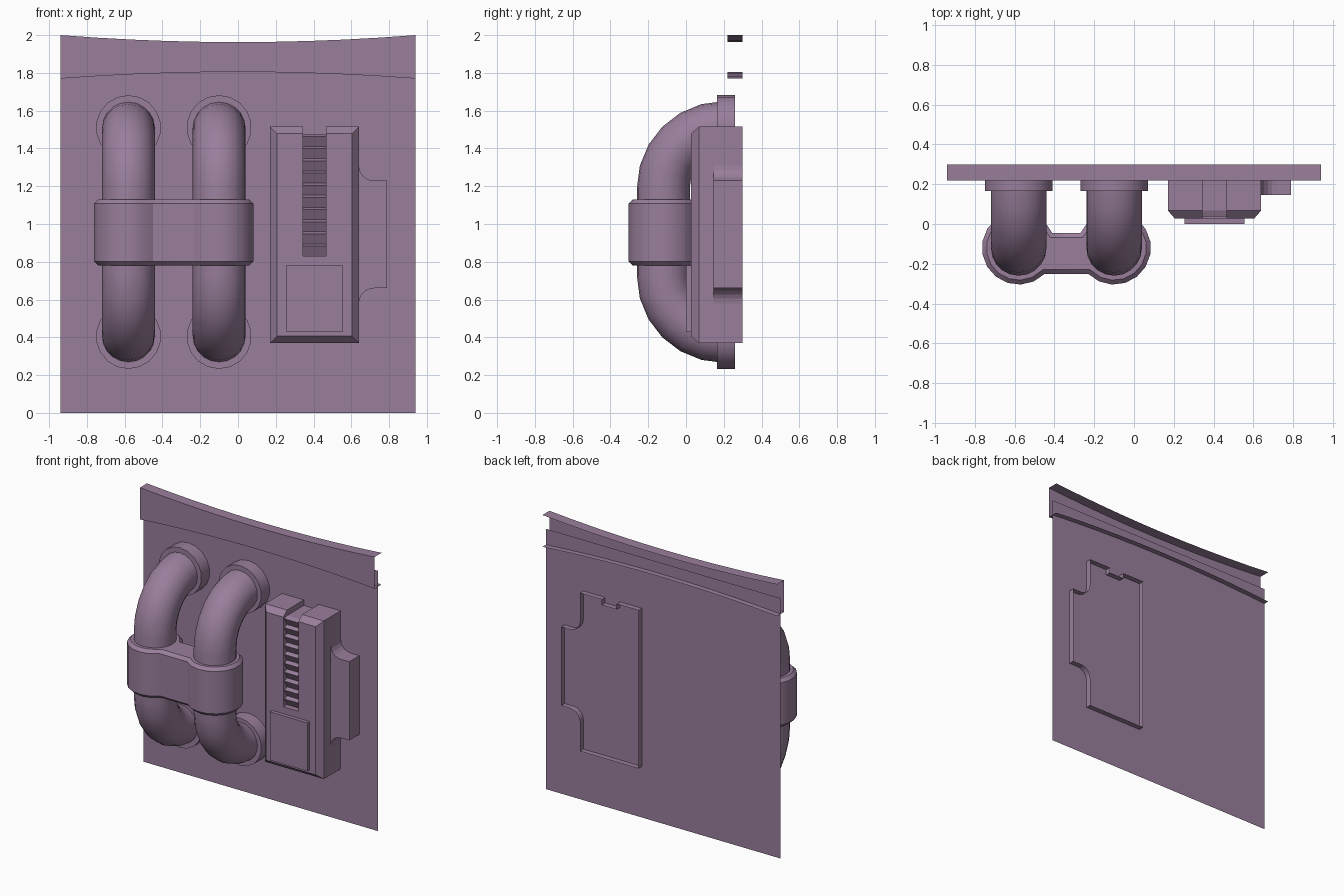
import bpy
import bmesh
from math import cos, sin, pi, radians

cube = bpy.data.objects.get("Cube")
if cube:
    bpy.data.objects.remove(cube, do_unlink=True)

COLOUR = (0.32, 0.21, 0.33, 1.0)
paint = bpy.data.materials.new("dusty purple")
paint.use_nodes = True
paint.diffuse_color = COLOUR
paint.node_tree.nodes["Principled BSDF"].inputs["Base Color"].default_value = COLOUR


def finish(name, bm, fix=True, smooth=None):
    """Turn a bmesh into a painted object."""
    bmesh.ops.remove_doubles(bm, verts=bm.verts, dist=0.0005)
    if fix:
        bmesh.ops.recalc_face_normals(bm, faces=bm.faces)
    mesh = bpy.data.meshes.new(name)
    bm.to_mesh(mesh)
    bm.free()
    mesh.materials.append(paint)
    obj = bpy.data.objects.new(name, mesh)
    bpy.context.scene.collection.objects.link(obj)
    if smooth:
        bpy.ops.object.select_all(action="DESELECT")
        obj.select_set(True)
        bpy.context.view_layer.objects.active = obj
        bpy.ops.object.shade_smooth_by_angle(angle=radians(smooth))
    return obj


def face(bm, points):
    return bm.faces.new([bm.verts.new(p) for p in points])


def grid(bm, rows):
    """Quads between neighbouring rows of points."""
    for r, s in zip(rows, rows[1:]):
        for j in range(len(r) - 1):
            face(bm, (r[j], r[j + 1], s[j + 1], s[j]))


def wall(bm, outline, y0, y1):
    """Walls along a closed outline of (x, z) points."""
    loop = outline + outline[:1]
    grid(bm, [[(x, y0, z), (x, y1, z)] for x, z in loop])


def flat(bm, outline, y):
    return face(bm, [(x, y, z) for x, z in outline])


# Thin backing sheet
HALF = 0.94
bm = bmesh.new()
flat(bm, [(-HALF, 0), (HALF, 0), (HALF, 1.885), (-HALF, 1.885)], 0.26)
finish("backing_sheet", bm, fix=False)

# Curved channel along the top, open at the back and ends
rows = []
for i in range(11):
    t = i / 5 - 1
    top, low = 1.963 + 0.037 * t * t, 1.805 - 0.035 * t * t
    x = t * HALF
    rows.append([(x, 0.3, top), (x, 0.22, top), (x, 0.22, low), (x, 0.3, low)])
bm = bmesh.new()
grid(bm, rows)
finish("top_channel", bm, fix=False)

# Bent pipes with round flanges
PIPES = {"right": -0.58, "left": -0.10}
PIPE_Y, LOW, HIGH, BEND = -0.12, 0.405, 1.51, 0.32
SIDES = 20
for side, px in PIPES.items():
    path = []
    for i in range(7):
        a = pi / 2 * (1 + i / 6)
        path.append((0.2 + BEND * cos(a), HIGH - BEND + BEND * sin(a), a))
    for i in range(7):
        a = pi * (1 + i / 12)
        path.append((0.2 + BEND * cos(a), LOW + BEND + BEND * sin(a), a))
    rings = []
    for y, z, a in path:
        ring = []
        for k in range(SIDES + 1):
            b = 2 * pi * k / SIDES
            ring.append((px + 0.14 * sin(b), y + 0.14 * cos(b) * cos(a),
                         z + 0.14 * cos(b) * sin(a)))
        rings.append(ring)
    bm = bmesh.new()
    grid(bm, rings)
    finish(side + "_pipe", bm, smooth=40)

    for level, z in (("upper", HIGH), ("lower", LOW)):
        disc = [(px + 0.172 * sin(2 * pi * k / 18), z + 0.172 * cos(2 * pi * k / 18))
                for k in range(18)]
        bm = bmesh.new()
        wall(bm, disc, 0.165, 0.26)
        flat(bm, disc, 0.165)
        finish(f"{side}_{level}_flange", bm, smooth=40)

# Clamp holding both pipes: two round ends joined by a narrow bridge
mid = sum(PIPES.values()) / 2
arc = []
for i in range(15):
    a = radians(24 + (315 - 24) * i / 14)
    arc.append((PIPES["right"] + 0.185 * cos(a), PIPE_Y + 0.185 * sin(a)))
plan = arc + [(2 * mid - x, y) for x, y in reversed(arc)]
bm = bmesh.new()
loop = plan + plan[:1]
grid(bm, [[(x, y, 0.78), (x, y, 1.13)] for x, y in loop])
for z in (0.78, 1.13):
    face(bm, [(x, y, z) for x, y in plan])
clamp = finish("pipe_clamp", bm, smooth=30)
bevel = clamp.modifiers.new("edge bevel", "BEVEL")
bevel.width = 0.022
bevel.segments = 1
bevel.limit_method = "ANGLE"
bevel.angle_limit = radians(60)

# Control box: open-backed shell with bevelled front, top notch and side tab
X0, X1, Z0, Z1 = 0.17, 0.64, 0.37, 1.515
G0, G1, GLOW, GTOP = 0.345, 0.465, 0.83, 1.475
C = 0.036
FRONT, RIM, TAB, BACK = 0.027, 0.068, 0.145, 0.3
R, T0, T1, TX = 0.08, 0.66, 1.23, 0.79


def curve(zc, start):
    """Concave quarter round where the tab meets the box."""
    steps = [radians(start + 90 * i / 5) for i in range(6)]
    return [(X1 + R + R * cos(a), zc + R * sin(a)) for a in steps]


lower = curve(T0 - R, 90)[::-1]
upper = curve(T1 + R, 180)[::-1]
tab = lower + [(TX, T0), (TX, T1)] + upper
notch = [(G1, Z1), (G1, GTOP), (G0, GTOP), (G0, Z1)]
side_edge = [(X1, Z0), tab[0], tab[-1], (X1, Z1)]
bm = bmesh.new()
wall(bm, [(X0, Z0)] + side_edge + notch + [(X0, Z1)], RIM, TAB)
wall(bm, [(X0, Z0), (X1, Z0)] + tab + [(X1, Z1)] + notch + [(X0, Z1)], TAB, BACK)
flat(bm, tab, TAB)
# Remove the wall strip hidden behind the tab
bmesh.ops.remove_doubles(bm, verts=bm.verts, dist=0.0005)

i0, i1, k0, k1 = X0 + C, X1 - C, Z0 + C, Z1 - C
flat(bm, [(i0, k0), (i1, k0), (i1, k1), (G1, k1), (G1, GLOW), (G0, GLOW), (G0, k1), (i0, k1)], FRONT)


def bevel_face(outer, inner):
    face(bm, [(x, RIM, z) for x, z in outer] + [(x, FRONT, z) for x, z in inner])


bevel_face([(X0, Z0), (X1, Z0)], [(i1, k0), (i0, k0)])
bevel_face(side_edge, [(i1, k1), (i1, k0)])
bevel_face([(X1, Z1), (G1, Z1)], [(G1, k1), (i1, k1)])
bevel_face([(G0, Z1), (X0, Z1)], [(i0, k1), (G0, k1)])
bevel_face([(X0, Z1), (X0, Z0)], [(i0, k0), (i0, k1)])
for gx in (G0, G1):
    face(bm, [(gx, FRONT, GLOW), (gx, FRONT, k1), (gx, RIM, Z1), (gx, RIM, GTOP), (gx, RIM, GLOW)])
face(bm, [(G0, FRONT, GLOW), (G1, FRONT, GLOW), (G1, RIM, GLOW), (G0, RIM, GLOW)])
finish("control_box", bm)

# Sawtooth louvres in the groove
COUNT = 10
pitch = (GTOP - GLOW) / COUNT
teeth = [(RIM, GTOP)]
for i in range(COUNT):
    z = GTOP - i * pitch
    teeth += [(0.038, z - 0.012), (RIM, z - pitch)]
bm = bmesh.new()
grid(bm, [[(x, y, z) for y, z in teeth] for x in (G0, G1)])
finish("louvres", bm, fix=False)

# Raised cover plate on the box front
plate = [(0.255, 0.43), (0.555, 0.43), (0.555, 0.78), (0.255, 0.78)]
bm = bmesh.new()
wall(bm, plate, 0.0, FRONT)
flat(bm, plate, 0.0)
finish("cover_plate", bm)
